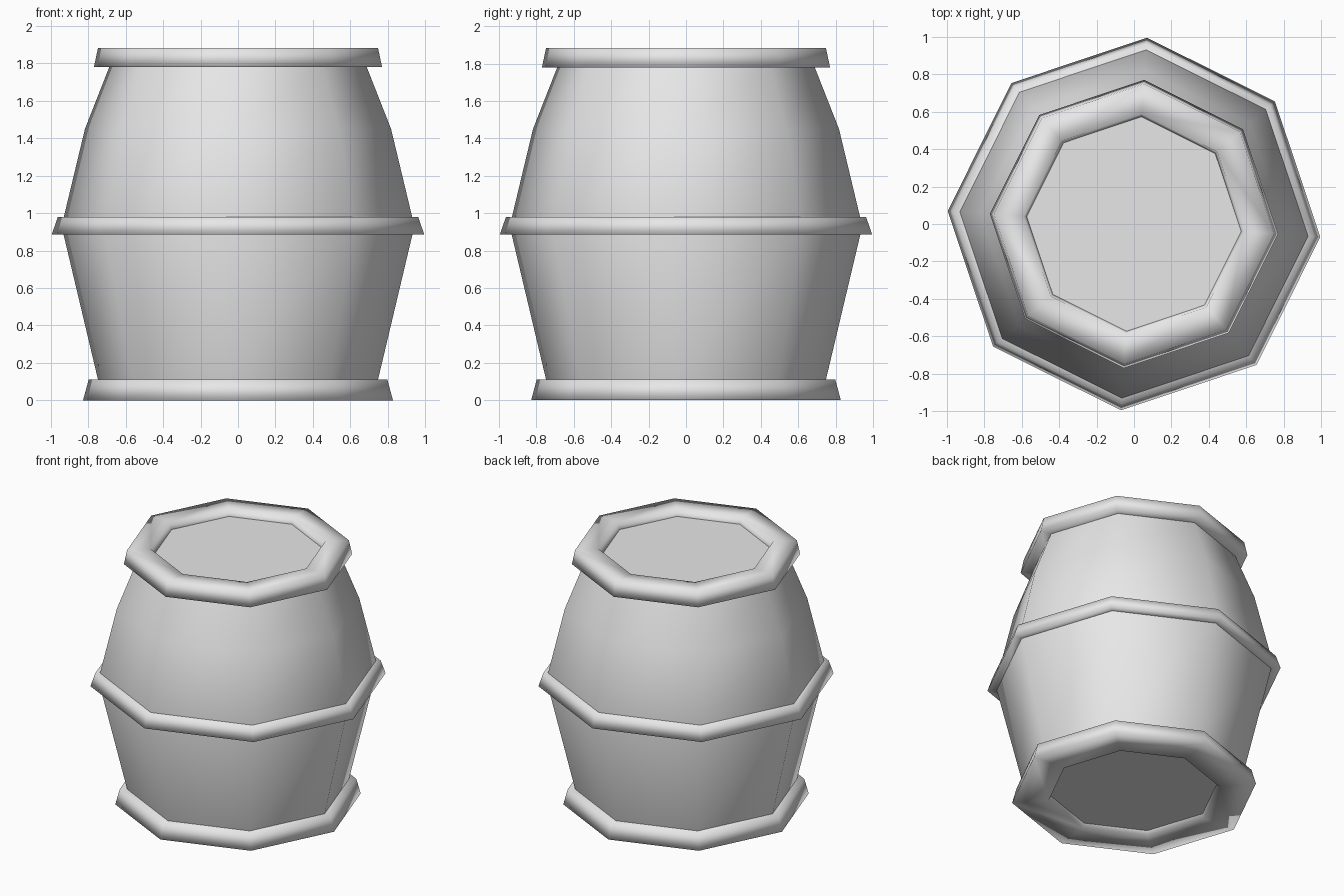
import bpy
import math

SIDES = 8
TURN = math.radians(-4)

cube = bpy.data.objects.get("Cube")
if cube:
    bpy.data.objects.remove(cube, do_unlink=True)

grey = bpy.data.materials.new("plain_grey")
grey.use_nodes = True
grey.diffuse_color = (0.8, 0.8, 0.8, 1)
grey.node_tree.nodes["Principled BSDF"].inputs["Base Color"].default_value = grey.diffuse_color


def add_object(name, verts, faces, smooth):
    mesh = bpy.data.meshes.new(name)
    mesh.from_pydata(verts, [], faces)
    mesh.materials.append(grey)
    for poly in mesh.polygons:
        poly.use_smooth = smooth
    obj = bpy.data.objects.new(name, mesh)
    bpy.context.collection.objects.link(obj)
    return obj


def circle(radius, z):
    angles = [TURN + math.tau * i / SIDES for i in range(SIDES)]
    return [(radius * math.cos(a), radius * math.sin(a), z) for a in angles]


def lathe(name, profile, closed=False):
    """Sweep (radius, z) points, listed upward on the outside, round the z axis."""
    verts = [v for r, z in profile for v in circle(r, z)]
    rows = len(profile)
    faces = []
    for j in range(rows if closed else rows - 1):
        low, high = j * SIDES, (j + 1) % rows * SIDES
        for i in range(SIDES):
            k = (i + 1) % SIDES
            faces.append((low + i, low + k, high + k, high + i))
    return add_object(name, verts, faces, True)


def disc(name, radius, z, up):
    order = list(range(SIDES))
    return add_object(name, circle(radius, z), [order if up else order[::-1]], False)


# Bulging staves
lathe("barrel_body", [(0.73, 0.03), (0.75, 0.11), (0.945, 0.93),
                      (0.82, 1.45), (0.69, 1.78), (0.67, 1.83)])

# Hoops with a tapered square section
lathe("bottom_hoop", [(0.83, 0), (0.80, 0.11), (0.55, 0.11), (0.58, 0)], closed=True)
lathe("middle_hoop", [(0.998, 0.885), (0.965, 0.98), (0.85, 0.98), (0.87, 0.885)], closed=True)
lathe("top_hoop", [(0.772, 1.78), (0.75, 1.883), (0.59, 1.883), (0.56, 1.78)], closed=True)

# Recessed ends
disc("lid", 0.64, 1.83, True)
disc("base", 0.64, 0.035, False)
